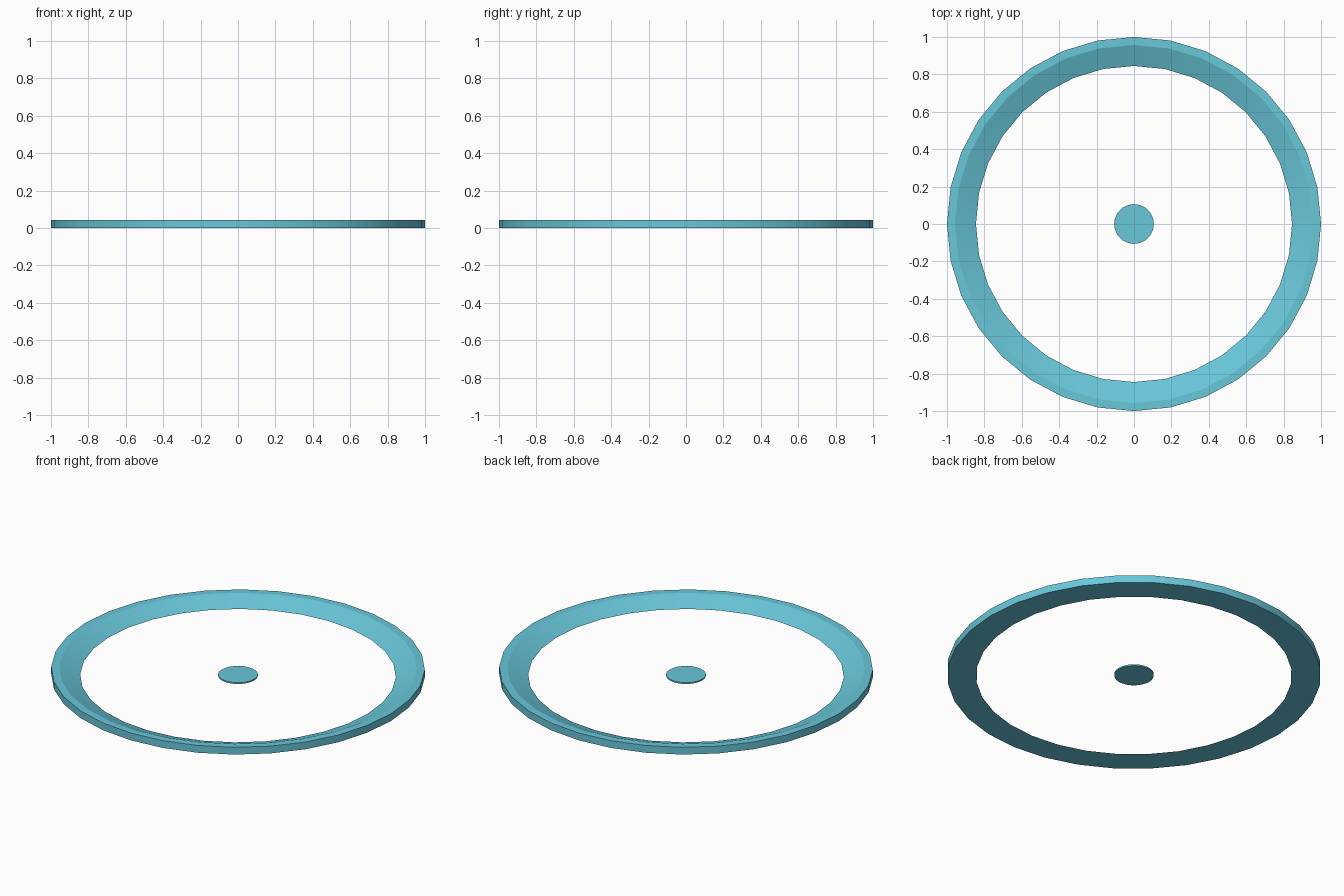
import bpy
import math

if "Cube" in bpy.data.objects:
    bpy.data.objects.remove(bpy.data.objects["Cube"])

SIDES = 32

mat = bpy.data.materials.new("teal")
mat.diffuse_color = (0.14, 0.57, 0.70, 1.0)
mat.use_nodes = True
mat.node_tree.nodes["Principled BSDF"].inputs["Base Color"].default_value = mat.diffuse_color


def lathe(name, profile, closed):
    """Revolve (radius, z) points around z; an open profile is capped at both ends."""
    n = len(profile)
    verts = [(r * math.cos(a), r * math.sin(a), z)
             for a in (2 * math.pi * i / SIDES for i in range(SIDES))
             for r, z in profile]
    faces = []
    for i in range(SIDES):
        a, b = i * n, (i + 1) % SIDES * n
        for j in range(n if closed else n - 1):
            k = (j + 1) % n
            faces.append((a + j, b + j, b + k, a + k))
    if not closed:
        faces.append([i * n for i in reversed(range(SIDES))])
        faces.append([i * n + n - 1 for i in range(SIDES)])
    mesh = bpy.data.meshes.new(name)
    mesh.from_pydata(verts, [], faces)
    mesh.materials.append(mat)
    obj = bpy.data.objects.new(name, mesh)
    bpy.context.collection.objects.link(obj)
    bpy.ops.object.select_all(action='DESELECT')
    obj.select_set(True)
    bpy.context.view_layer.objects.active = obj
    bpy.ops.object.shade_smooth_by_angle(angle=math.radians(20))
    return obj


# Outer ring: flat base, upright outer wall, narrow rim, inward slope
lathe("outer_ring", [(0.845, 0), (1.0, 0), (1.0, 0.043), (0.957, 0.043)], True)

# Thin disc at the centre
lathe("centre_disc", [(0.106, 0), (0.106, 0.008)], False)
